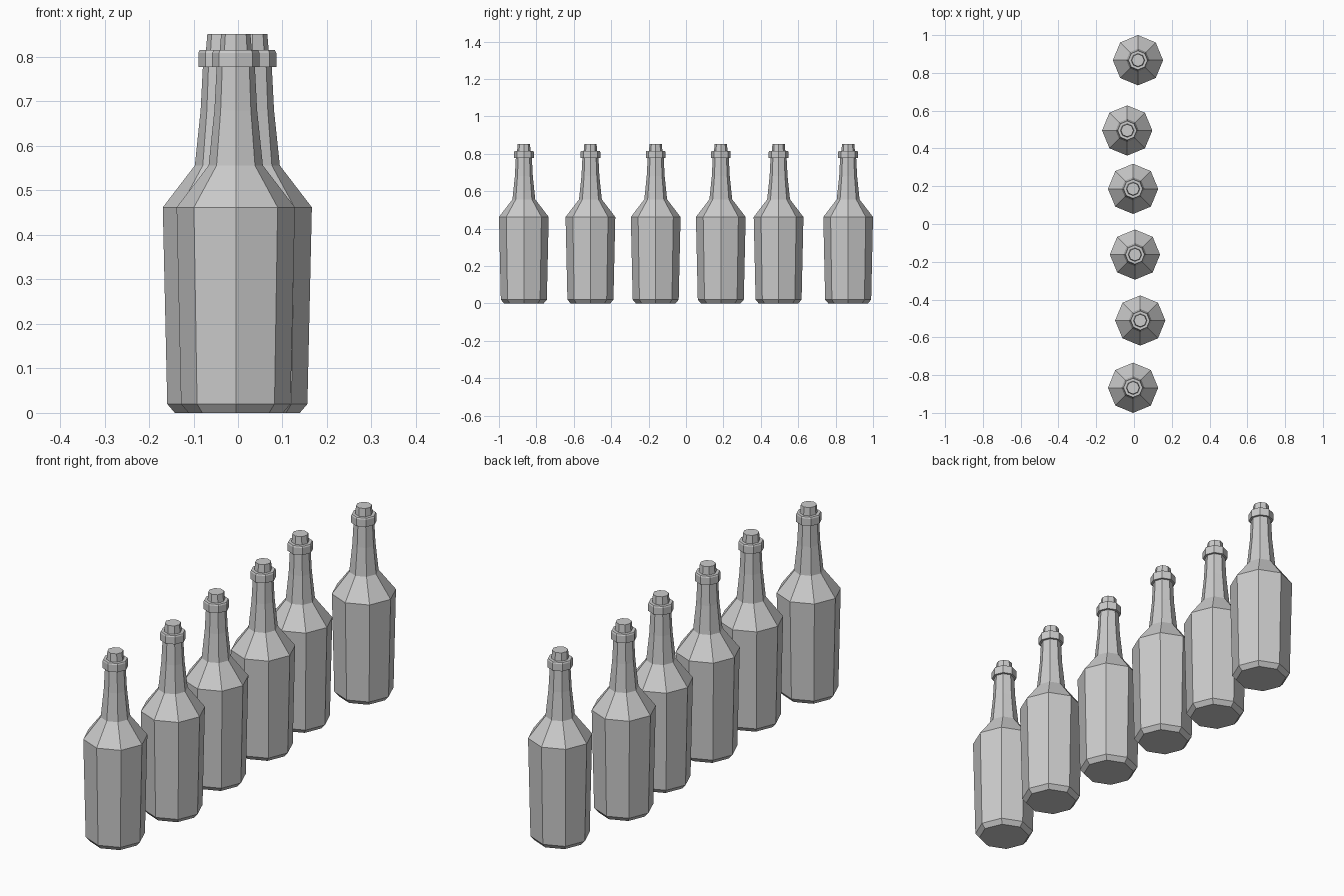
import bpy, bmesh
from math import cos, sin, tau

if "Cube" in bpy.data.objects:
    bpy.data.objects.remove(bpy.data.objects["Cube"])

SIDES = 8

# (radius, height) outline of each bottle part
GLASS = [(0.106, 0.0), (0.123, 0.02), (0.133, 0.462), (0.061, 0.556),
         (0.048, 0.68), (0.043, 0.777), (0.043, 0.80)]
COLLAR = [(0.043, 0.777), (0.053, 0.777), (0.053, 0.809), (0.050, 0.815), (0.036, 0.815)]
STOPPER = [(0.036, 0.80), (0.036, 0.815), (0.033, 0.851)]


def lathe(name, profile):
    """Closed eight-sided solid turned from a profile."""
    bm = bmesh.new()
    rings = [[bm.verts.new((r * cos(tau * i / SIDES), r * sin(tau * i / SIDES), z))
              for i in range(SIDES)] for r, z in profile]
    for low, high in zip(rings, rings[1:]):
        for i in range(SIDES):
            j = (i + 1) % SIDES
            bm.faces.new((low[i], low[j], high[j], high[i]))
    bm.faces.new(rings[0][::-1])
    bm.faces.new(rings[-1])
    bmesh.ops.recalc_face_normals(bm, faces=bm.faces[:])
    mesh = bpy.data.meshes.new(name)
    bm.to_mesh(mesh)
    bm.free()
    return mesh


parts = {"bottle_glass": lathe("bottle_glass", GLASS),
         "bottle_collar": lathe("bottle_collar", COLLAR),
         "bottle_stopper": lathe("bottle_stopper", STOPPER)}

# Uneven row of six bottles sharing the same meshes
ROW = [(-0.005, -0.867), (0.033, -0.511), (0.005, -0.162),
       (-0.005, 0.186), (-0.036, 0.495), (0.021, 0.867)]
for n, (x, y) in enumerate(ROW, 1):
    for name, mesh in parts.items():
        ob = bpy.data.objects.new(f"{name}_{n}", mesh)
        ob.location = (x, y, 0)
        bpy.context.collection.objects.link(ob)
